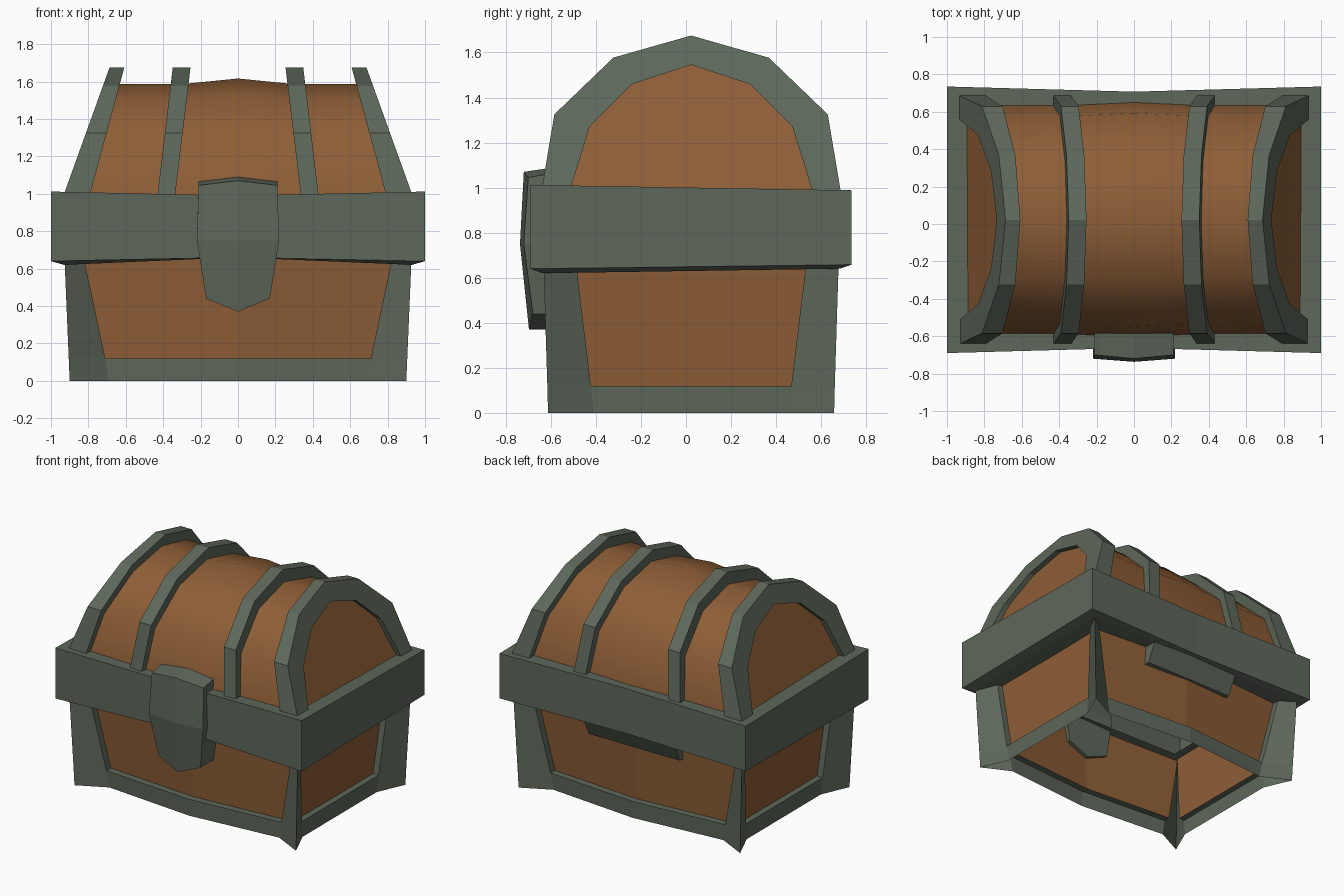
import bpy, bmesh

if "Cube" in bpy.data.objects:
    bpy.data.objects.remove(bpy.data.objects["Cube"])

CY = 0.0225  # body centre in y (the latch sticks out in front)


def material(name, rgb):
    m = bpy.data.materials.new(name)
    m.diffuse_color = (*rgb, 1)
    m.use_nodes = True
    m.node_tree.nodes["Principled BSDF"].inputs["Base Color"].default_value = m.diffuse_color
    return m


IRON = material("grey_green_iron", (0.112, 0.138, 0.105))
WOOD = material("brown_wood", (0.270, 0.112, 0.038))


def build(name, verts, faces, mats, index=None, recalc=True, smooth=False):
    bm = bmesh.new()
    vs = [bm.verts.new(v) for v in verts]
    for i, f in enumerate(faces):
        face = bm.faces.new([vs[k] for k in f])
        face.material_index = index[i] if index else 0
        face.smooth = smooth
    bmesh.ops.remove_doubles(bm, verts=bm.verts, dist=1e-5)
    if recalc:
        bmesh.ops.recalc_face_normals(bm, faces=bm.faces)
    me = bpy.data.meshes.new(name)
    bm.to_mesh(me)
    bm.free()
    for m in mats:
        me.materials.append(m)
    ob = bpy.data.objects.new(name, me)
    bpy.context.collection.objects.link(ob)
    return ob


def loft(rings, closed=True):
    """Join equal-length rings into quads."""
    n = len(rings[0])
    verts = [p for r in rings for p in r]
    faces = []
    for a in range(len(rings) - 1):
        for i in range(n if closed else n - 1):
            j = (i + 1) % n
            faces.append((a * n + i, a * n + j, (a + 1) * n + j, (a + 1) * n + i))
    return verts, faces


# ---- Box: flared corner posts and bottom rail around recessed panels ----
def body_ring(z, corner, face, mid, side):
    (cx, cy), (fx, fy), (sx, sy) = corner, face, side
    half = [(-cx, -cy), (-fx, -fy), (0, -mid), (fx, -fy), (cx, -cy), (sx, -sy), (sx, sy)]
    return [(x, y + CY, z) for x, y in half + [(-x, -y) for x, y in half]]


rows = [body_ring(0.00, (0.90, 0.635), (0.69, 0.53), 0.59, (0.81, 0.43)),
        body_ring(0.12, (0.905, 0.638), (0.71, 0.535), 0.59, (0.815, 0.445)),
        body_ring(0.66, (0.928, 0.655), (0.825, 0.575), 0.62, (0.85, 0.51))]
panels = [((1, 2, 3), (0, 0.05)), ((5, 6), (-0.045, 0)),
          ((8, 9, 10), (0, -0.05)), ((12, 13), (0.045, 0))]
open_segments = (1, 2, 5, 8, 9, 12)
verts, faces = loft(rows)
faces = [f for i, f in enumerate(faces) if not (i >= 14 and i - 14 in open_segments)]
index = [0] * len(faces)
for ids, (dx, dy) in panels:
    low, high = [rows[1][i] for i in ids], [rows[2][i] for i in ids]
    loop = low + high[::-1]
    n, b = len(loop), len(verts)
    verts += loop + [(x + dx, y + dy, z) for x, y, z in loop]
    for i in range(n):  # step between frame and panel
        j = (i + 1) % n
        faces.append((b + i, b + j, b + n + j, b + n + i))
        index.append(0)
    for i in range(len(ids) - 1):  # wooden panel
        faces.append((b + n + i, b + n + i + 1, b + 2 * n - 2 - i, b + 2 * n - 1 - i))
        index.append(1)
build("box_body", verts, faces, [IRON, WOOD], index)


# ---- Wide iron band around the rim ----
def band_ring(x, y, mid, zf, zb, zmid):
    return [(-x, CY - y, zf), (0, CY - mid, zmid), (x, CY - y, zf),
            (x, CY + y, zb), (0, CY + mid, zmid), (-x, CY + y, zb)]


verts, faces = loft([band_ring(0.78, 0.50, 0.50, 1.0, 0.99, 0.99),
                     band_ring(1.0, 0.7125, 0.685, 1.012, 0.988, 0.99),
                     band_ring(1.0, 0.7125, 0.685, 0.64, 0.658, 0.66),
                     band_ring(0.93, 0.66, 0.64, 0.62, 0.64, 0.66),
                     band_ring(0.75, 0.47, 0.50, 0.65, 0.65, 0.66)])
build("rim_band", verts, faces, [IRON])


# ---- Lid ----
def arch(half):
    return [(-y, z) for y, z in half] + [(y, z) for y, z in half[-2::-1]]


OUTER = arch([(0.665, 0.98), (0.607, 1.325), (0.345, 1.577), (0, 1.675)])
END_INNER = arch([(0.54, 0.98), (0.45, 1.27), (0.26, 1.46), (0, 1.545)])
MID_INNER = arch([(0.57, 0.98), (0.51, 1.27), (0.28, 1.49), (0, 1.57)])
BARREL = arch([(0.612, 0.98), (0.555, 1.28), (0.31, 1.51), (0, 1.588)])

# wooden barrel, narrowing towards the top and bulging at the middle
rings = []
for t, bulge in ((-1, 0), (-0.42, 0), (0, 0.028), (0.42, 0), (1, 0)):
    rings.append([(t * (0.86 - 0.31 * (z - 1)), CY + y * (1 + bulge),
                   z + bulge * (z - 0.98) / 0.6) for y, z in BARREL])
verts, faces = loft(rings, closed=False)
build("lid_barrel", verts, faces, [WOOD], smooth=True)


def rib(name, s, inner, x_out, x_in, slope_out, slope_in):
    """Arched strap whose sides lean towards the middle as they rise."""
    rings = []
    for (yo, zo), (yi, zi) in zip(OUTER, inner):
        rings.append([(s * (x0 - k * (z - 1)), CY + y, z) for x0, k, y, z in (
            (x_out, slope_out, yo, zo), (x_out, slope_out, yi, zi),
            (x_in, slope_in, yi, zi), (x_in, slope_in, yo, zo))])
    verts, faces = loft(rings)
    last = len(verts) - 4
    faces += [(0, 1, 2, 3), (last, last + 1, last + 2, last + 3)]
    build(name, verts, faces, [IRON])


for s, side in ((-1, "left"), (1, "right")):
    rib("lid_end_rib_" + side, s, END_INNER, 0.93, 0.79, 0.36, 0.27)
    rib("lid_middle_rib_" + side, s, MID_INNER, 0.43, 0.335, 0.12, 0.12)
    # sloping wooden end, set back inside the end rib
    pts = [(s * (0.888 - 0.36 * (z - 1)), CY + y * 1.04, z + 0.005) for y, z in END_INNER]
    build("lid_end_panel_" + side, pts[::-s], [tuple(range(len(pts)))], [WOOD], recalc=False)

# ---- Front latch: bowed plate running back through the front panel ----
front = [(-0.21, -0.70, 1.045), (0, -0.72, 1.07), (0.21, -0.70, 1.045),
         (0.22, -0.72, 0.75), (0.17, -0.68, 0.44), (0, -0.697, 0.37),
         (-0.17, -0.68, 0.44), (-0.22, -0.72, 0.75), (0, -0.737, 0.75)]
back = [(x, -0.50 if z < 0.9 else -0.585, z + (0.02 if z > 0.9 else 0)) for x, y, z in front]
rim = range(8)
faces = [(i, (i + 1) % 8, 9 + (i + 1) % 8, 9 + i) for i in rim]
for o in (0, 9):
    faces += [tuple(o + k for k in q) for q in ((0, 1, 8, 7), (1, 2, 3, 8), (8, 3, 4, 5), (7, 8, 5, 6))]
build("front_latch", front + back, faces, [IRON])

# ---- Back hinge: sloping plate under the band ----
section = [(0.69, 0.70), (0.60, 0.515), (0.50, 0.515), (0.50, 0.70)]
verts, faces = loft([[(x, y, z) for y, z in section] for x in (-0.37, 0.37)])
build("back_hinge", verts, faces + [(0, 1, 2, 3), (4, 5, 6, 7)], [IRON])
